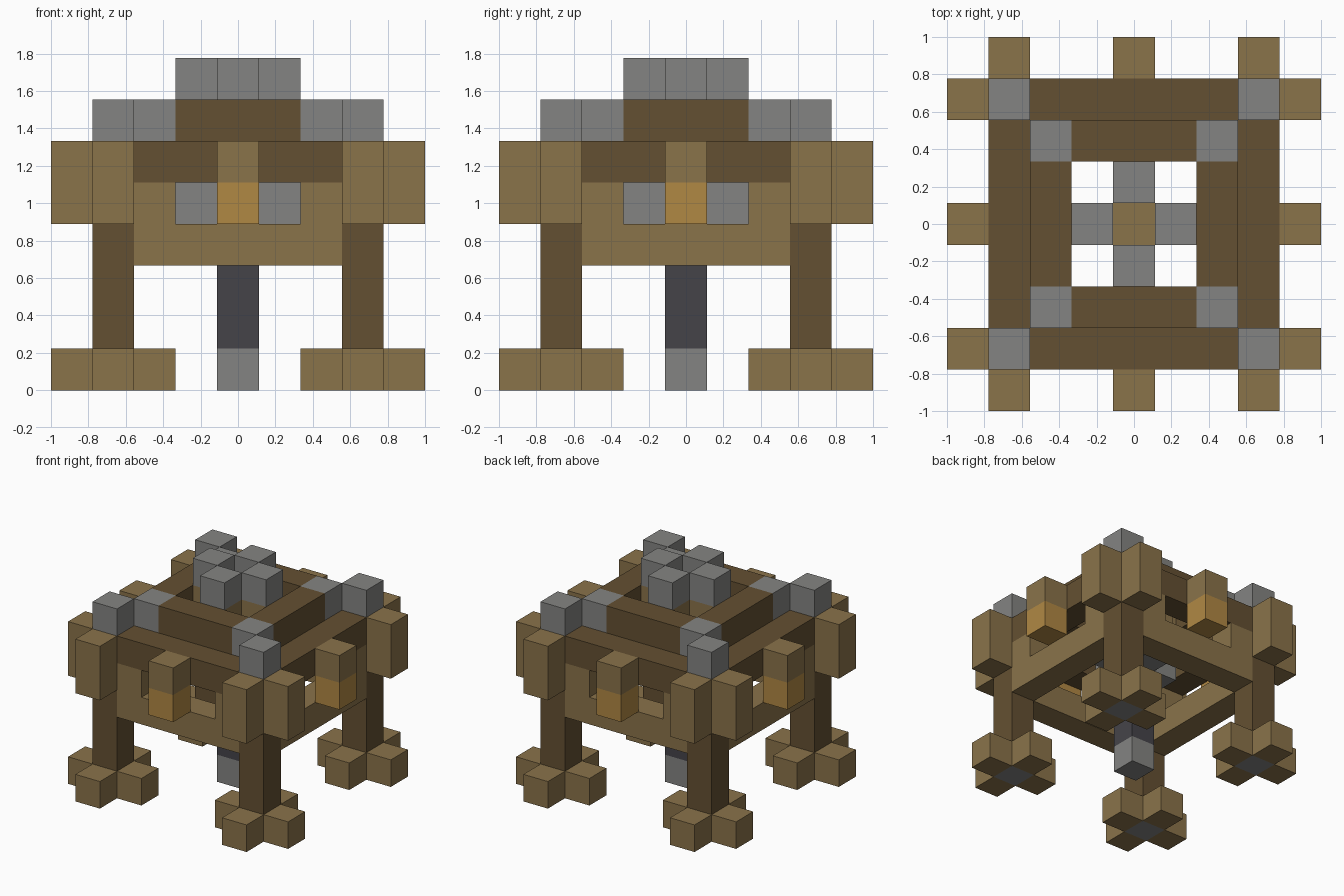
import bpy
import bmesh
from mathutils import Matrix, Vector

if "Cube" in bpy.data.objects:
    bpy.data.objects.remove(bpy.data.objects["Cube"], do_unlink=True)

U = 2 / 9  # edge length of one block


def material(name, rgb):
    linear = [((c / 255 + 0.055) / 1.055) ** 2.4 for c in rgb] + [1]
    mat = bpy.data.materials.new(name)
    mat.use_nodes = True
    mat.diffuse_color = linear
    mat.node_tree.nodes["Principled BSDF"].inputs["Base Color"].default_value = linear
    return mat


light_wood = material("light wood", (138, 115, 74))
dark_wood = material("dark wood", (100, 80, 50))
stone = material("grey stone", (132, 132, 130))
iron = material("dark iron", (69, 68, 73))
glow = material("amber glow", (176, 136, 68))


def part(name, mat, boxes, turns=4):
    """Boxes given as first and last block cell, repeated by quarter turns about z."""
    bm = bmesh.new()
    for turn in range(turns):
        spin = Matrix.Rotation(turn * 1.5707963, 4, "Z")
        for first, last in boxes:
            a, b = Vector(first), Vector(last)
            size = (b - a + Vector((1, 1, 1))) * U
            middle = ((a + b) / 2 + Vector((0, 0, 0.5))) * U
            bmesh.ops.create_cube(
                bm, size=1,
                matrix=spin @ Matrix.Translation(middle) @ Matrix.Diagonal((*size, 1)))
    mesh = bpy.data.meshes.new(name)
    bm.to_mesh(mesh)
    bm.free()
    mesh.materials.append(mat)
    bpy.context.collection.objects.link(bpy.data.objects.new(name, mesh))


# Legs, each standing in a cross-shaped foot
part("leg_bases", stone, [((3, -3, 0), (3, -3, 0))])
part("feet", light_wood, [((x, y, 0), (x, y, 0))
                          for x, y in ((2, -3), (4, -3), (3, -2), (3, -4))])
part("legs", dark_wood, [((3, -3, 1), (3, -3, 5))])
part("leg_caps", stone, [((3, -3, 6), (3, -3, 6))])

# Blocks flanking the top of each leg
part("corner_posts", light_wood, [((3, -4, 4), (3, -4, 5)), ((4, -3, 4), (4, -3, 5))])

# Side walls: lower beam, brackets and upper beam
part("lower_beams", light_wood, [((-2, -3, 3), (2, -3, 3))])
part("brackets", light_wood, [((s, -3, 4), (s, -3, 4)) for s in (-2, 2)])
part("upper_beams", dark_wood, [((-2, -3, 5), (2, -3, 5))])

# Lamps hung in the middle of each side
part("lamp_hoods", light_wood, [((0, -4, 5), (0, -4, 5))])
part("lamps", glow, [((0, -4, 4), (0, -4, 4))])

# Inner roof ring
part("roof_beams", dark_wood, [((-1, -2, 6), (1, -2, 6))])
part("roof_corners", stone, [((2, -2, 6), (2, -2, 6))])

# Central hub and hanging shaft
part("hub_core", light_wood, [((0, 0, 5), (0, 0, 6))], 1)
part("hub_arms", light_wood, [((0, -1, 5), (0, -1, 6))])
part("hub_top_blocks", stone, [((0, -1, 7), (0, -1, 7))])
part("hub_bottom_blocks", stone, [((0, -1, 4), (0, -1, 4))])
part("shaft", iron, [((0, 0, 1), (0, 0, 4))], 1)
part("shaft_tip", stone, [((0, 0, 0), (0, 0, 0))], 1)
